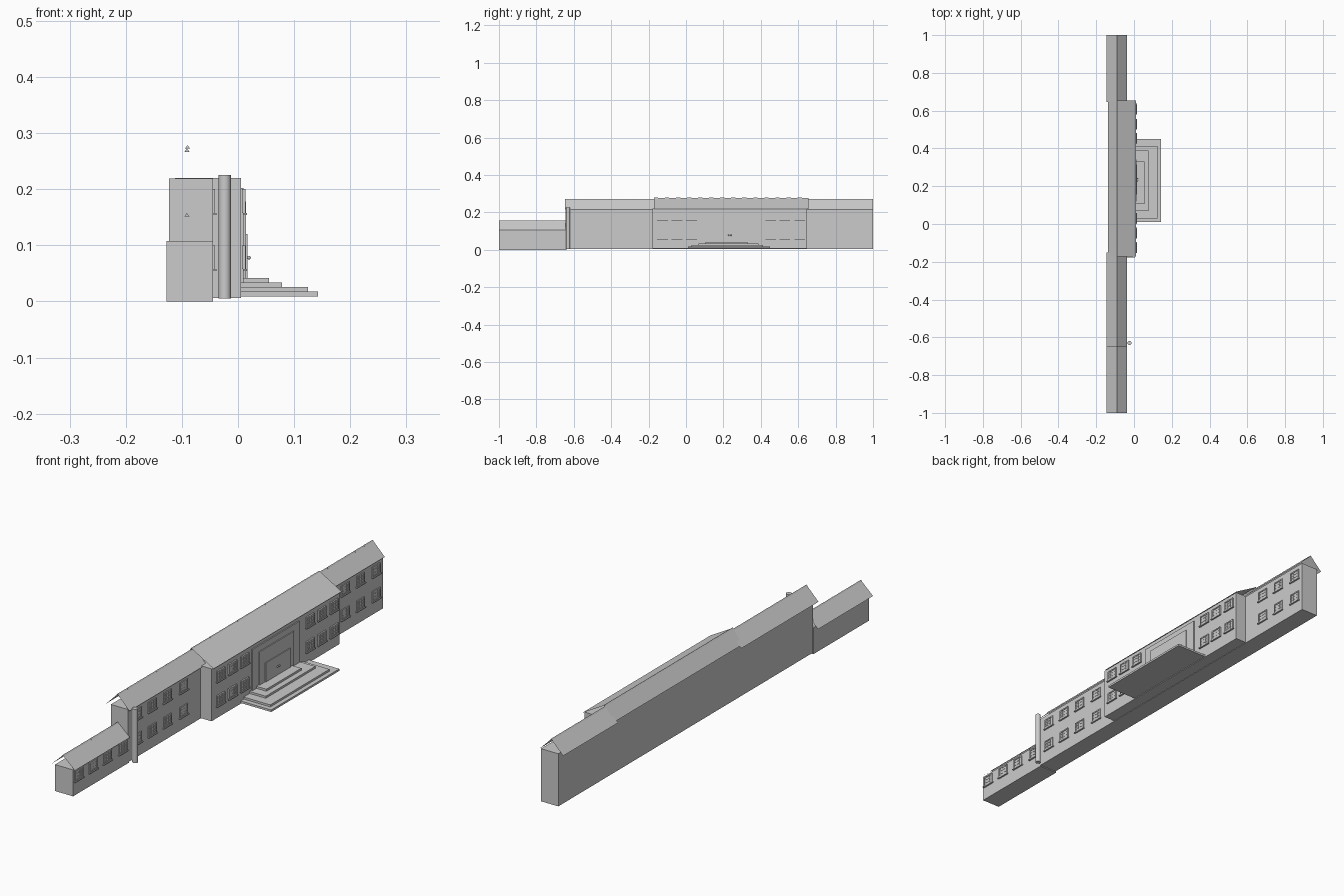
import bpy, math

if "Cube" in bpy.data.objects:
    bpy.data.objects.remove(bpy.data.objects["Cube"])

stone = bpy.data.materials.new("plain_grey")
stone.diffuse_color = (0.6, 0.6, 0.6, 1)
stone.use_nodes = True
stone.node_tree.nodes["Principled BSDF"].inputs["Base Color"].default_value = stone.diffuse_color


def mesh_object(name, verts, faces):
    me = bpy.data.meshes.new(name)
    me.from_pydata(verts, [], faces)
    me.materials.append(stone)
    ob = bpy.data.objects.new(name, me)
    bpy.context.collection.objects.link(ob)
    return ob


def box_data(x0, x1, y0, y1, z0, z1):
    v = [(x, y, z) for x in (x0, x1) for y in (y0, y1) for z in (z0, z1)]
    f = [(0, 1, 3, 2), (4, 6, 7, 5), (0, 4, 5, 1), (2, 3, 7, 6), (0, 2, 6, 4), (1, 5, 7, 3)]
    return v, f


def boxes(name, items):
    verts, faces = [], []
    for it in items:
        v, f = box_data(*it)
        n = len(verts)
        verts += v
        faces += [tuple(i + n for i in q) for q in f]
    return mesh_object(name, verts, faces)


def roof(name, xb, xr, xf, y0, y1, zb, zr, zf):
    # two open slopes without gable ends
    prof = [(xb, zb), (xr, zr), (xf, zf)]
    v = [(x, y, z) for y in (y0, y1) for x, z in prof]
    mesh_object(name, v, [(0, 1, 4, 3), (1, 2, 5, 4)])
    # overlapping ridge tiles
    n = max(1, round((y1 - y0) / 0.06))
    step = (y1 - y0) / n
    tiles, faces = [], []
    for i in range(n):
        a = y0 + i * step
        k = len(tiles)
        for y, r in ((a, 0.0045), (a + step, 0.003)):
            tiles += [(xr - r, y, zr - r + 0.001), (xr, y, zr + r * 0.6), (xr + r, y, zr - r + 0.001)]
        faces += [(k, k + 1, k + 4, k + 3), (k + 1, k + 2, k + 5, k + 4), (k, k + 2, k + 1), (k + 3, k + 4, k + 5)]
    mesh_object(name + "_ridge_tiles", tiles, faces)


# walls
boxes("low_wing_walls", [(-0.127, -0.045, -1.0, -0.64, 0, 0.108)])
boxes("main_walls", [(-0.123, -0.045, -0.645, 1.0, 0.004, 0.219)])
boxes("centre_walls", [(-0.112, 0.005, -0.178, 0.647, 0.006, 0.22)])

# roofs
roof("low_wing_roof", -0.145, -0.091, -0.037, -1.0, -0.645, 0.105, 0.155, 0.107)
roof("left_roof", -0.145, -0.091, -0.037, -0.648, -0.15, 0.216, 0.27, 0.216)
roof("right_roof", -0.145, -0.091, -0.037, 0.645, 1.0, 0.216, 0.27, 0.216)
roof("centre_roof", -0.137, -0.09, 0.01, -0.172, 0.655, 0.222, 0.276, 0.219)


# windows: pane, frame, glazing bars and sill
def window(name, x, y, z):
    w, h, b = 0.025, 0.021, 0.0025
    d = x + 0.004
    parts = [(x - 0.002, x + 0.0015, y - w, y + w, z - h, z + h)]
    for s in (-1, 1):
        c = y + s * (w - b)
        parts.append((x, d, c - b, c + b, z - h, z + h))
        c = z + s * (h - b)
        parts.append((x, d, y - w + 2 * b, y + w - 2 * b, c - b, c + b))
        c = y + s * w / 3
        parts.append((x, d - 0.001, c - 0.0012, c + 0.0012, z - h, z + h))
        c = z + s * h / 3
        parts.append((x, d - 0.0015, y - w, y + w, c - 0.0012, c + 0.0012))
    parts.append((x, x + 0.007, y - w - 0.004, y + w + 0.004, z - h - 0.004, z - h))
    boxes(name, parts)


WING, CENTRE = -0.045, 0.005
for y in (-0.965, -0.872, -0.78, -0.68):
    window("low_wing_window", WING, y, 0.079)
for z in (0.079, 0.179):
    for y in (-0.585, -0.49, -0.393, -0.288, 0.755, 0.853, 0.955):
        window("wing_window", WING, y, z)
    for y in (-0.125, -0.048, 0.03, 0.453, 0.528, 0.608):
        window("centre_window", CENTRE + 0.004, y, z)

# stepped entrance surround and door
boxes("entrance_surround_outer", [(0, 0.010, 0.08, 0.385, 0.01, 0.202)])
boxes("entrance_surround_inner", [(0, 0.014, 0.12, 0.342, 0.01, 0.178)])
boxes("door", [(0, 0.017, 0.155, 0.315, 0.04, 0.12)])
for y in (0.228, 0.24):
    bpy.ops.mesh.primitive_uv_sphere_add(segments=10, ring_count=6, radius=0.0035, location=(0.0195, y, 0.078))
    bpy.context.object.name = "door_knob"
    bpy.context.object.data.materials.append(stone)

# entrance steps
for i, (x1, y0, y1) in enumerate([(0.143, 0.01, 0.45), (0.125, 0.03, 0.412),
                                  (0.078, 0.068, 0.388), (0.055, 0.105, 0.33)]):
    z = 0.009 + i * 0.0083
    boxes("entrance_step", [(0, x1, y0, y1, z, z + 0.0083)])

# drain pipe at the wing corner
bpy.ops.mesh.primitive_cylinder_add(vertices=24, radius=0.011, depth=0.22, location=(-0.0235, -0.63, 0.115))
pipe = bpy.context.object
pipe.name = "drain_pipe"
pipe.data.materials.append(stone)
bpy.ops.object.shade_smooth_by_angle(angle=math.radians(35))
